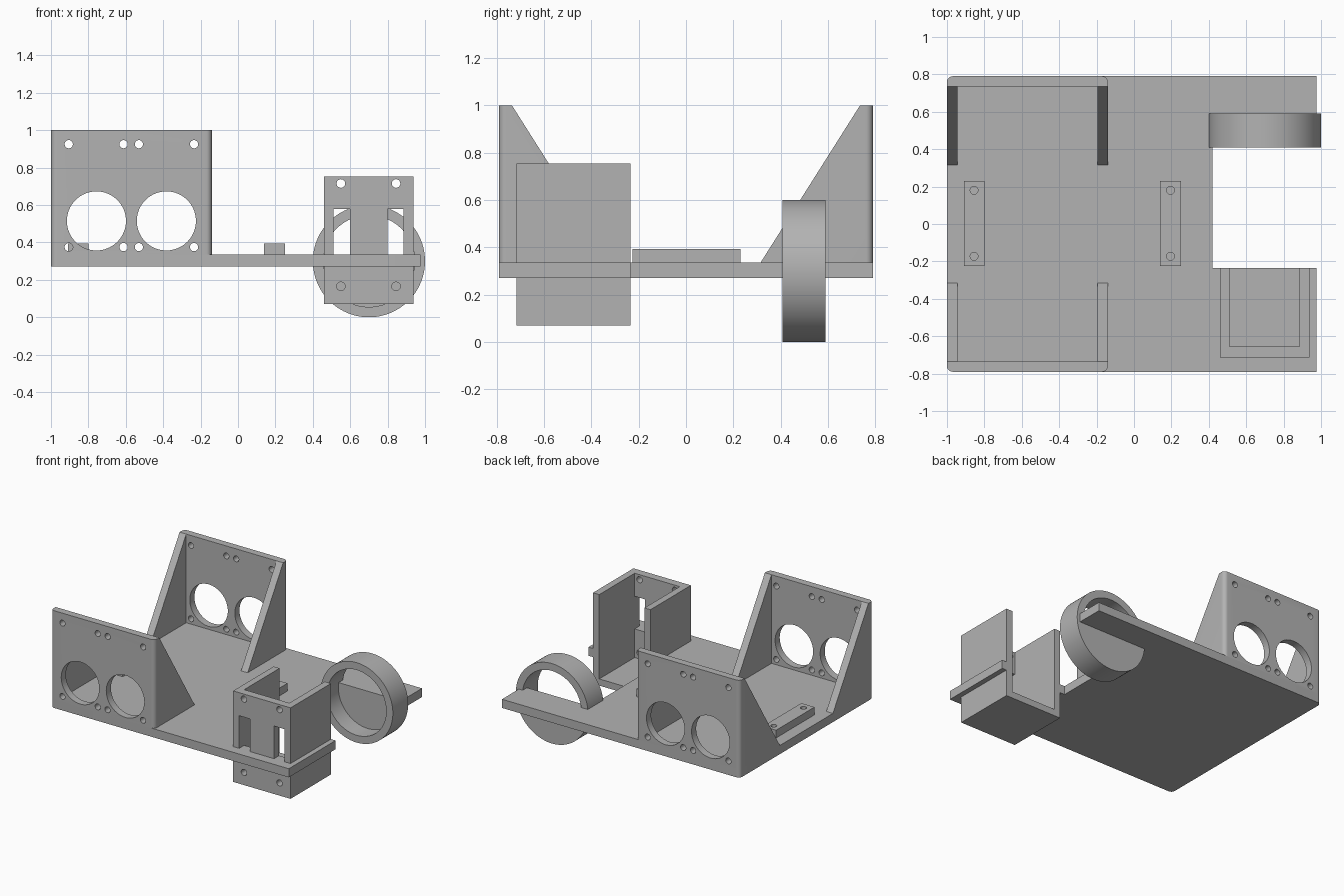
import bpy, bmesh, math

cube = bpy.data.objects.get("Cube")
if cube:
    bpy.data.objects.remove(cube, do_unlink=True)

grey = bpy.data.materials.new("light_grey_plastic")
grey.use_nodes = True
GREY = (0.45, 0.45, 0.45, 1)
grey.diffuse_color = GREY
grey.node_tree.nodes["Principled BSDF"].inputs["Base Color"].default_value = GREY

# Each axis maps profile coordinates (u, v) and a depth w to x, y, z
PLACE = {"x": lambda u, v, w: (w, u, v),
         "y": lambda u, v, w: (u, w, v),
         "z": lambda u, v, w: (u, v, w)}


def circle(cx, cy, r, n=64, start=0.0, end=2 * math.pi):
    full = abs(end - start - 2 * math.pi) < 1e-6
    steps = n if full else n + 1
    return [(cx + r * math.cos(start + (end - start) * i / n),
             cy + r * math.sin(start + (end - start) * i / n)) for i in range(steps)]


def rect(u0, u1, v0, v1):
    return [(u0, v0), (u1, v0), (u1, v1), (u0, v1)]


def prisms(name, parts):
    """One object from a list of (axis, profile, low, high) extrusions."""
    bm = bmesh.new()
    for axis, profile, lo, hi in parts:
        a = [bm.verts.new(PLACE[axis](u, v, lo)) for u, v in profile]
        b = [bm.verts.new(PLACE[axis](u, v, hi)) for u, v in profile]
        bm.faces.new(a)
        bm.faces.new(b[::-1])
        for i in range(len(a)):
            j = (i + 1) % len(a)
            bm.faces.new((a[i], b[i], b[j], a[j]))
    bmesh.ops.recalc_face_normals(bm, faces=bm.faces)
    mesh = bpy.data.meshes.new(name)
    bm.to_mesh(mesh)
    bm.free()
    mesh.materials.append(grey)
    ob = bpy.data.objects.new(name, mesh)
    bpy.context.collection.objects.link(ob)
    return ob


def activate(ob):
    bpy.ops.object.select_all(action="DESELECT")
    ob.select_set(True)
    bpy.context.view_layer.objects.active = ob


def cut(ob, parts):
    cutter = prisms("cutter", parts)
    cutter.hide_render = True
    mod = ob.modifiers.new("cut", "BOOLEAN")
    mod.operation = "DIFFERENCE"
    mod.solver = "EXACT"
    mod.object = cutter
    activate(ob)
    bpy.ops.object.modifier_apply(modifier=mod.name)
    bpy.data.objects.remove(cutter, do_unlink=True)


def smooth(ob):
    activate(ob)
    bpy.ops.object.shade_smooth_by_angle(angle=math.radians(30))


FLOOR, TOP = 0.27, 0.335          # underside and top of the base plate
EDGE, R = 0.79, 0.03              # half depth and corner radius
quarter = math.pi / 2
front_left_round = circle(-1 + R, -EDGE + R, R, 8, 2 * quarter, 3 * quarter)
back_left_round = circle(-1 + R, EDGE - R, R, 8, quarter, 2 * quarter)

# Base plate with side notch and motor pocket
plate = prisms("base_plate", [("z", front_left_round + [
    (0.975, -EDGE), (0.975, -0.235), (0.42, -0.235), (0.42, 0.59),
    (0.975, 0.59), (0.975, EDGE)] + back_left_round, FLOOR, TOP)])
cut(plate, [("z", rect(0.51, 0.885, -0.655, -0.1), 0.2, 0.4)])
smooth(plate)

# Sensor bracket: U-shaped plan, sloped cheeks, two eyes and eight screw holes
plan = front_left_round + circle(-0.14 - R, -EDGE + R, R, 8, 3 * quarter, 4 * quarter) + [
    (-0.14, -0.3), (-0.195, -0.3), (-0.195, -0.735),
    (-0.945, -0.735), (-0.945, -0.3), (-1, -0.3)]
front = prisms("front_sensor_bracket", [("z", plan, TOP, 1.0)])
slope = [(-0.767, 1.05), (-0.283, 0.285), (0, 0.285), (0, 1.05)]
holes = [("y", circle(x, 0.515, 0.158), -0.85, -0.72) for x in (-0.757, -0.383)]
holes += [("y", circle(x, z, 0.022, 24), -0.85, -0.72)
          for x in (-0.905, -0.612, -0.53, -0.235) for z in (0.375, 0.925)]
cut(front, [("x", slope, -1.1, 0)] + holes)
smooth(front)

# Matching bracket at the back
back = front.copy()
back.data = front.data.copy()
back.name = "back_sensor_bracket"
for v in back.data.vertices:
    v.co.y = -v.co.y
back.data.flip_normals()
bpy.context.collection.objects.link(back)

# Mounting strips with screw holes
for name, x in (("right_mounting_strip", -0.855), ("left_mounting_strip", 0.195)):
    strip = prisms(name, [("z", rect(x - 0.055, x + 0.055, -0.225, 0.23), TOP, 0.393)])
    cut(strip, [("z", circle(x, y, 0.021, 24), TOP - 0.01, 0.5) for y in (-0.173, 0.18)])
    smooth(strip)

# Motor box, open at the top and back
box = prisms("motor_box", [("z", rect(0.46, 0.937, -0.715, -0.235), 0.07, 0.753)])
cut(box, [("z", rect(0.51, 0.885, -0.655, -0.1), 0.12, 0.9)])
cut(box, [("y", rect(x0, x1, TOP, 0.58), -0.8, -0.65) for x0, x1 in ((0.51, 0.6), (0.8, 0.885))]
    + [("y", circle(x, z, 0.023, 24), -0.8, -0.64)
       for x in (0.55, 0.845) for z in (0.165, 0.715)])
smooth(box)

# Wheel ring, closed at the back below the plate top
wheel = prisms("wheel_ring", [("y", circle(0.7, 0.3, 0.3, 96), 0.408, 0.59)])
cut(wheel, [("y", circle(0.7, 0.3, 0.245, 96), 0.3, 0.54)])
start = math.asin((TOP - 0.3) / 0.245)
cut(wheel, [("y", circle(0.7, 0.3, 0.245, 48, start, math.pi - start), 0.5, 0.7)])
smooth(wheel)
